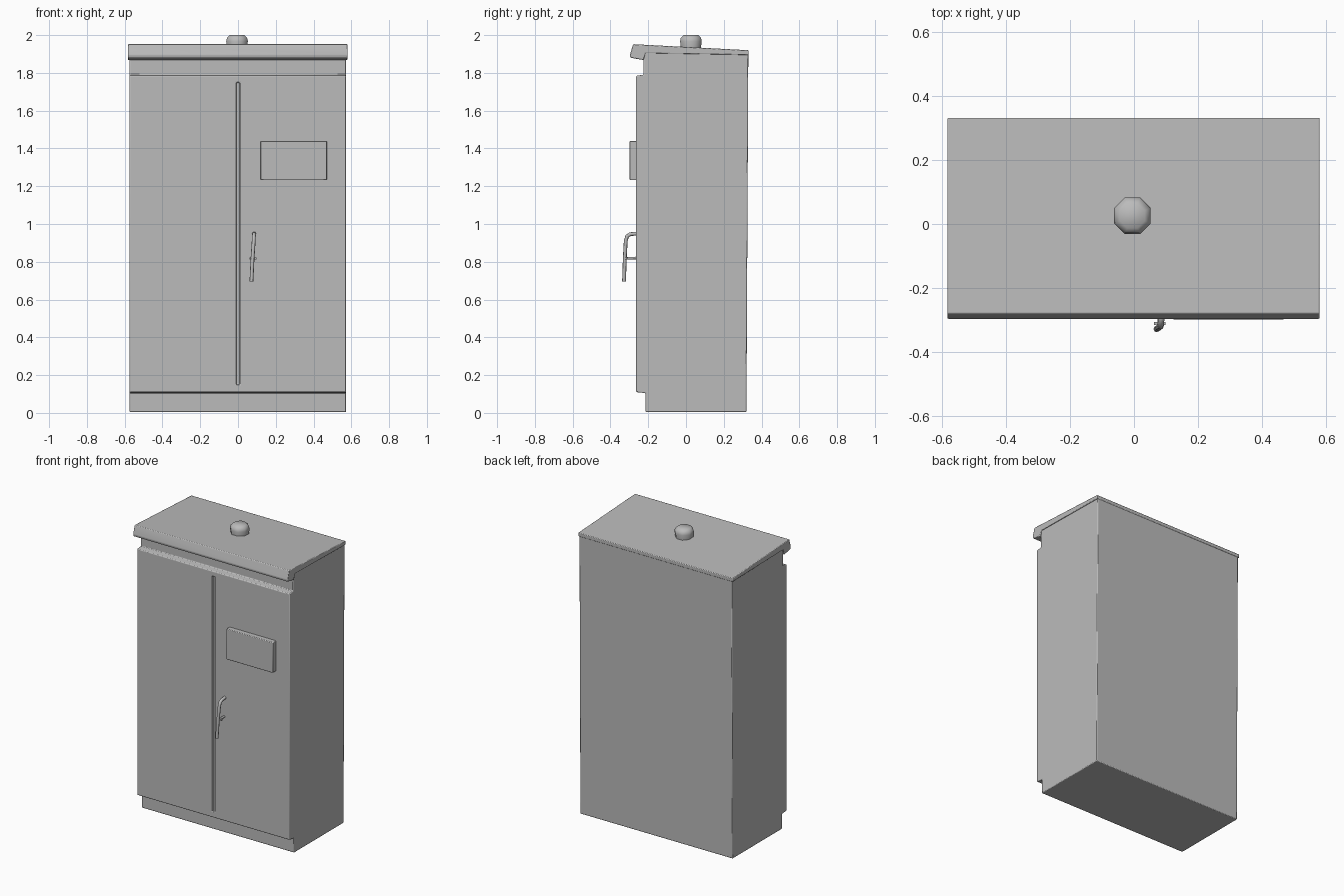
import bpy, bmesh, math
from mathutils import Vector

old = bpy.data.objects.get("Cube")
if old:
    bpy.data.objects.remove(old, do_unlink=True)

GREY = (0.5, 0.5, 0.5, 1)
mat = bpy.data.materials.new("cabinet grey")
mat.use_nodes = True
mat.diffuse_color = GREY
bsdf = mat.node_tree.nodes["Principled BSDF"]
bsdf.inputs["Base Color"].default_value = GREY
bsdf.inputs["Roughness"].default_value = 0.6


def finish(name, bm):
    """Turn a bmesh into a named object with the cabinet colour."""
    bmesh.ops.recalc_face_normals(bm, faces=bm.faces)
    mesh = bpy.data.meshes.new(name)
    bm.to_mesh(mesh)
    bm.free()
    mesh.materials.append(mat)
    obj = bpy.data.objects.new(name, mesh)
    bpy.context.collection.objects.link(obj)
    return obj


def extrude_profile(name, profile, x0, x1):
    """Sweep a closed (y, z) outline along x."""
    bm = bmesh.new()
    face = bm.faces.new([bm.verts.new((x0, y, z)) for y, z in profile])
    res = bmesh.ops.extrude_face_region(bm, geom=[face])
    verts = [g for g in res["geom"] if isinstance(g, bmesh.types.BMVert)]
    bmesh.ops.translate(bm, verts=verts, vec=(x1 - x0, 0, 0))
    return finish(name, bm)


def box(name, low, high):
    outline = [(low[1], low[2]), (high[1], low[2]), (high[1], high[2]), (low[1], high[2])]
    return extrude_profile(name, outline, low[0], high[0])


def bevel(obj, width, segments=2):
    mod = obj.modifiers.new("soft edges", "BEVEL")
    mod.width = width
    mod.segments = segments
    mod.limit_method = "ANGLE"


def smooth(obj, angle=35):
    bpy.ops.object.select_all(action="DESELECT")
    obj.select_set(True)
    bpy.context.view_layer.objects.active = obj
    bpy.ops.object.shade_smooth_by_angle(angle=math.radians(angle))


def tube(name, points, radius, sides=8):
    """Round bar following a path, with parallel rings joined into a skin."""
    bm = bmesh.new()
    pts = [Vector(p) for p in points]
    rings = []
    for i, p in enumerate(pts):
        along = (pts[min(i + 1, len(pts) - 1)] - pts[max(i - 1, 0)]).normalized()
        u = Vector((1, 0, 0))
        u = (u - along * u.dot(along)).normalized()
        v = along.cross(u)
        angles = [math.tau * k / sides for k in range(sides)]
        rings.append([bm.verts.new(p + radius * (u * math.cos(a) + v * math.sin(a)))
                      for a in angles])
    for a, b in zip(rings, rings[1:]):
        for k in range(sides):
            n = (k + 1) % sides
            bm.faces.new((a[k], a[n], b[n], b[k]))
    bm.faces.new(rings[0])
    bm.faces.new(rings[-1])
    obj = finish(name, bm)
    smooth(obj, 50)
    return obj


# Main casing: plinth recess, door front and neck under the roof
casing = extrude_profile("cabinet_casing", [
    (-0.215, 0.005), (0.32, 0.005), (0.33, 1.915), (-0.225, 1.935),
    (-0.225, 1.79), (-0.264, 1.785), (-0.264, 0.11), (-0.215, 0.105)],
    -0.575, 0.573)

# Upright seam between the two doors
cutter = box("door_seam_cutter", (-0.009, -0.3, 0.15), (0.01, -0.247, 1.75))
cutter.hide_render = True
cutter.hide_viewport = True
cutter.display_type = "WIRE"
seam = casing.modifiers.new("door seam", "BOOLEAN")
seam.object = cutter
seam.operation = "DIFFERENCE"
seam.solver = "EXACT"
bevel(casing, 0.005)

# Sloping roof with overhanging lip at the front
roof = extrude_profile("sloped_roof", [
    (0.332, 1.92), (-0.28, 1.952), (-0.297, 1.895), (-0.293, 1.88),
    (-0.225, 1.868), (-0.215, 1.905), (0.332, 1.895)],
    -0.583, 0.58)
bevel(roof, 0.004)

# Display panel on the left door
panel = box("display_panel", (0.12, -0.298, 1.232), (0.47, -0.26, 1.44))
bevel(panel, 0.004)

for part in (casing, roof, panel):
    smooth(part)

# Bent door handle and its lock stem
tube("door_handle", [(0.085, -0.255, 0.95), (0.085, -0.295, 0.946),
                     (0.084, -0.312, 0.935), (0.083, -0.319, 0.91),
                     (0.077, -0.324, 0.82), (0.071, -0.328, 0.695)], 0.01)
tube("handle_stem", [(0.08, -0.255, 0.82), (0.08, -0.322, 0.818)], 0.007)
box("stem_cross_pin", (0.062, -0.316, 0.813), (0.098, -0.306, 0.823))

# Eight-sided cap on the roof
bm = bmesh.new()
layers = []
for radius, z in ((0.056, 1.925), (0.062, 1.968), (0.058, 1.985), (0.042, 2.0)):
    ring = [math.tau * (k + 0.5) / 8 for k in range(8)]
    layers.append([bm.verts.new((-0.005 + radius * math.cos(a),
                                 0.026 + radius * math.sin(a), z)) for a in ring])
for a, b in zip(layers, layers[1:]):
    for k in range(8):
        n = (k + 1) % 8
        bm.faces.new((a[k], a[n], b[n], b[k]))
bm.faces.new(layers[0])
bm.faces.new(layers[-1])
smooth(finish("roof_cap", bm), 50)
